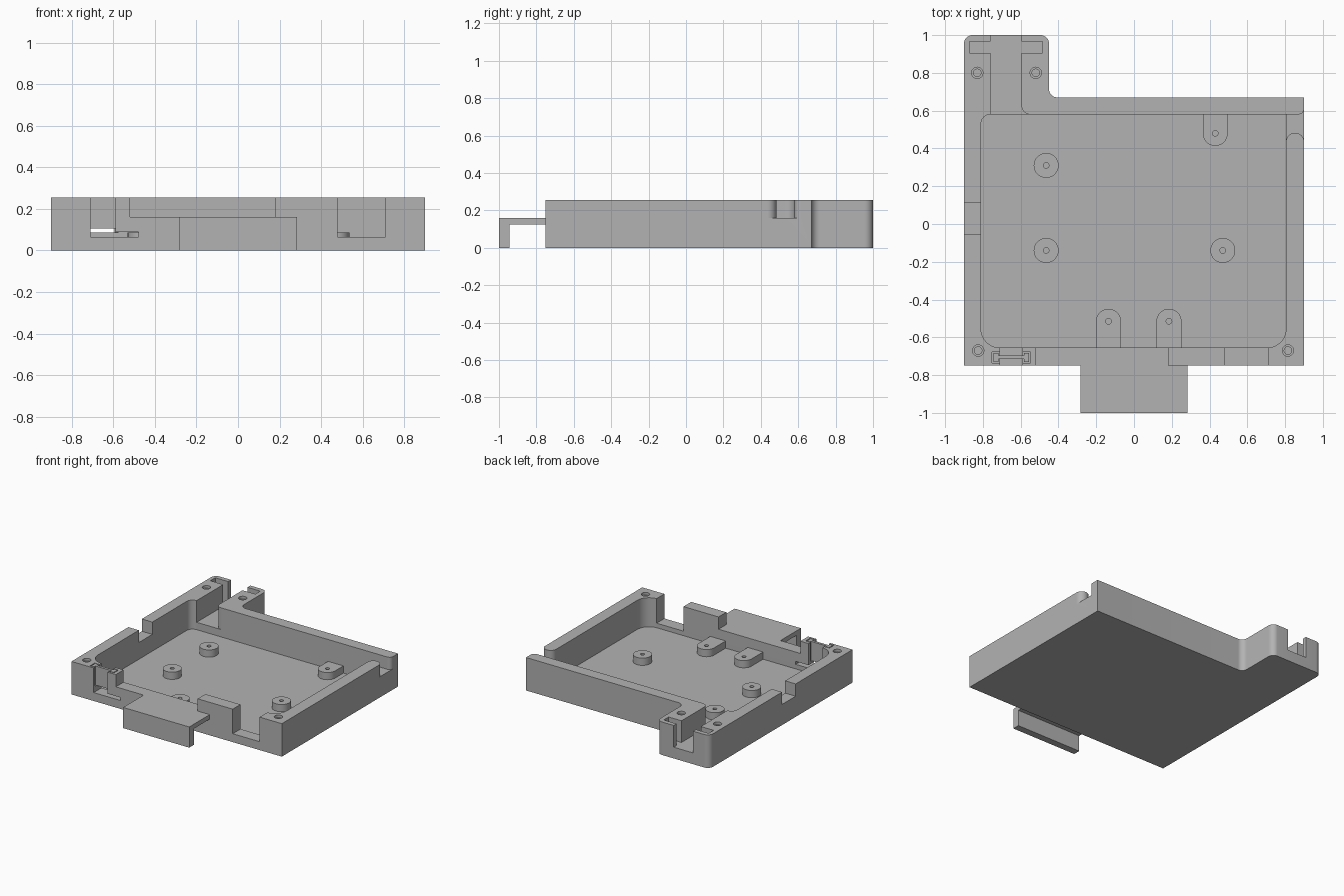
import bpy, bmesh, math
from mathutils import Vector

cube = bpy.data.objects.get("Cube")
if cube:
    bpy.data.objects.remove(cube)

grey = bpy.data.materials.new("plain grey")
grey.use_nodes = True
grey.diffuse_color = (0.45, 0.45, 0.45, 1)
grey.node_tree.nodes["Principled BSDF"].inputs["Base Color"].default_value = (0.45, 0.45, 0.45, 1)

TOP, FLOOR, LEDGE = 0.255, 0.03, 0.16
ABOVE = 0.3


def rounded(corners, steps=10):
    """Outline whose corners (x, y, radius) are turned into tangent arcs."""
    out = []
    for i, c in enumerate(corners):
        p = Vector(c[:2])
        r = c[2] if len(c) > 2 else 0
        if not r:
            out.append(p)
            continue
        a = (Vector(corners[i - 1][:2]) - p).normalized()
        b = (Vector(corners[(i + 1) % len(corners)][:2]) - p).normalized()
        half = a.angle(b) / 2
        centre = p + (a + b).normalized() * (r / math.sin(half))
        start = p + a * (r / math.tan(half)) - centre
        end = p + b * (r / math.tan(half)) - centre
        turn = math.atan2(start.x * end.y - start.y * end.x, start.dot(end))
        for k in range(steps + 1):
            t = turn * k / steps
            out.append(centre + Vector((start.x * math.cos(t) - start.y * math.sin(t),
                                        start.x * math.sin(t) + start.y * math.cos(t))))
    return out


def prism(name, outline, z0, z1):
    bm = bmesh.new()
    face = bm.faces.new([bm.verts.new((p[0], p[1], z0)) for p in outline])
    ext = bmesh.ops.extrude_face_region(bm, geom=[face])
    moved = [v for v in ext["geom"] if isinstance(v, bmesh.types.BMVert)]
    bmesh.ops.translate(bm, verts=moved, vec=(0, 0, z1 - z0))
    bmesh.ops.recalc_face_normals(bm, faces=bm.faces)
    mesh = bpy.data.meshes.new(name)
    bm.to_mesh(mesh)
    bm.free()
    mesh.materials.append(grey)
    ob = bpy.data.objects.new(name, mesh)
    bpy.context.collection.objects.link(ob)
    return ob


def box(name, x0, x1, y0, y1, z0, z1):
    return prism(name, [(x0, y0), (x1, y0), (x1, y1), (x0, y1)], z0, z1)


def disc(name, x, y, r, z0, z1, n=32):
    ring = [(x + r * math.cos(math.tau * k / n), y + r * math.sin(math.tau * k / n)) for k in range(n)]
    return prism(name, ring, z0, z1)


def cut(target, cutter):
    cutter.hide_render = True
    mod = target.modifiers.new("cut", "BOOLEAN")
    mod.operation, mod.solver, mod.object = "DIFFERENCE", "EXACT", cutter
    bpy.context.view_layer.objects.active = target
    bpy.ops.object.modifier_apply(modifier=mod.name)
    bpy.data.objects.remove(cutter)


# Tray body with rear cable arm
tray = prism("tray_body", rounded([
    (-0.9, -0.75), (0.9, -0.75), (0.9, 0.67), (-0.45, 0.67, 0.045),
    (-0.45, 1, 0.045), (-0.9, 1, 0.045)]), 0, TOP)

# Main cavity
cut(tray, prism("cavity", rounded([
    (-0.81, -0.655, 0.1), (0.805, -0.655, 0.1), (0.805, 0.58), (-0.81, 0.58, 0.05)]), FLOOR, ABOVE))

# Rear channel, flared on one side, and its cross slot
cut(tray, prism("channel", rounded([
    (-0.76, 0.55), (-0.545, 0.55), (-0.545, 0.58), (-0.595, 0.58, 0.045),
    (-0.595, 1.05), (-0.76, 1.05)]), 0.087, ABOVE))
cut(tray, box("cross_slot", -0.87, -0.485, 0.905, 0.965, 0.087, ABOVE))

# Openings in the walls
cut(tray, box("low_front_wall", -0.52, 0.18, -0.8, -0.64, LEDGE, ABOVE))
cut(tray, box("front_notch", 0.48, 0.71, -0.8, -0.64, 0.065, ABOVE))
cut(tray, box("left_notch", -0.95, -0.79, -0.055, 0.11, LEDGE, ABOVE))
cut(tray, box("cable_opening", -0.71, -0.59, -0.8, -0.64, 0.065, ABOVE))
cut(tray, box("cable_undercut", -0.65, -0.48, -0.8, -0.64, 0.065, 0.088))
for x in (-0.73, -0.57):
    cut(tray, box("gate_groove", x - 0.022, x + 0.022, -0.735, -0.678, 0.107, ABOVE))

# Side notch beside a round wall end and a flared back wall
cut(tray, prism("side_notch", rounded([
    (0.79, 0.43), (0.805, 0.43), (0.805, 0.483, 0.047), (0.9, 0.483, 0.047), (0.9, 0.43),
    (0.95, 0.43), (0.95, 0.612), (0.9, 0.612), (0.9, 0.58, 0.03), (0.79, 0.58)]), LEDGE, ABOVE))

# Screw holes
for x, y in ((-0.83, 0.8), (-0.52, 0.8), (-0.825, -0.67), (0.815, -0.67)):
    cut(tray, disc("screw_head", x, y, 0.03, 0.235, ABOVE))
    cut(tray, disc("screw_hole", x, y, 0.02, 0.1, ABOVE))

parts = [tray]

# Round standoffs
for i, (x, y) in enumerate(((-0.465, 0.31), (-0.465, -0.14), (0.47, -0.14))):
    post = disc(f"standoff_{i + 1}", x, y, 0.066, FLOOR - 0.005, 0.086)
    cut(post, disc("pilot_hole", x, y, 0.015, 0.045, ABOVE, 16))
    parts.append(post)

# Standoffs joined to a wall
for i, (x, y, wall) in enumerate(((0.43, 0.48, 0.585), (-0.135, -0.515, -0.66), (0.185, -0.515, -0.66))):
    tip = y - math.copysign(0.066, wall)
    post = prism(f"wall_standoff_{i + 1}", rounded([
        (x - 0.066, wall), (x + 0.066, wall), (x + 0.066, tip, 0.0655),
        (x - 0.066, tip, 0.0655)]), FLOOR - 0.005, 0.086)
    cut(post, disc("pilot_hole", x, y, 0.015, 0.045, ABOVE, 16))
    parts.append(post)

# Sliding cable gate, I-shaped from above
gate = prism("cable_gate", [
    (-0.745, -0.73), (-0.718, -0.73), (-0.718, -0.715), (-0.582, -0.715), (-0.582, -0.73), (-0.555, -0.73),
    (-0.555, -0.683), (-0.582, -0.683), (-0.582, -0.695), (-0.718, -0.695), (-0.718, -0.683),
    (-0.745, -0.683)], 0.107, TOP)
parts.append(gate)

# Front shelf with a hanging lip
parts.append(box("front_shelf", -0.283, 0.283, -1, -0.75, 0.125, LEDGE))
parts.append(box("front_lip", -0.283, 0.283, -1, -0.945, 0, 0.125))

for ob in parts:
    bpy.ops.object.select_all(action="DESELECT")
    ob.select_set(True)
    bpy.context.view_layer.objects.active = ob
    bpy.ops.object.shade_smooth_by_angle(angle=math.radians(30))
